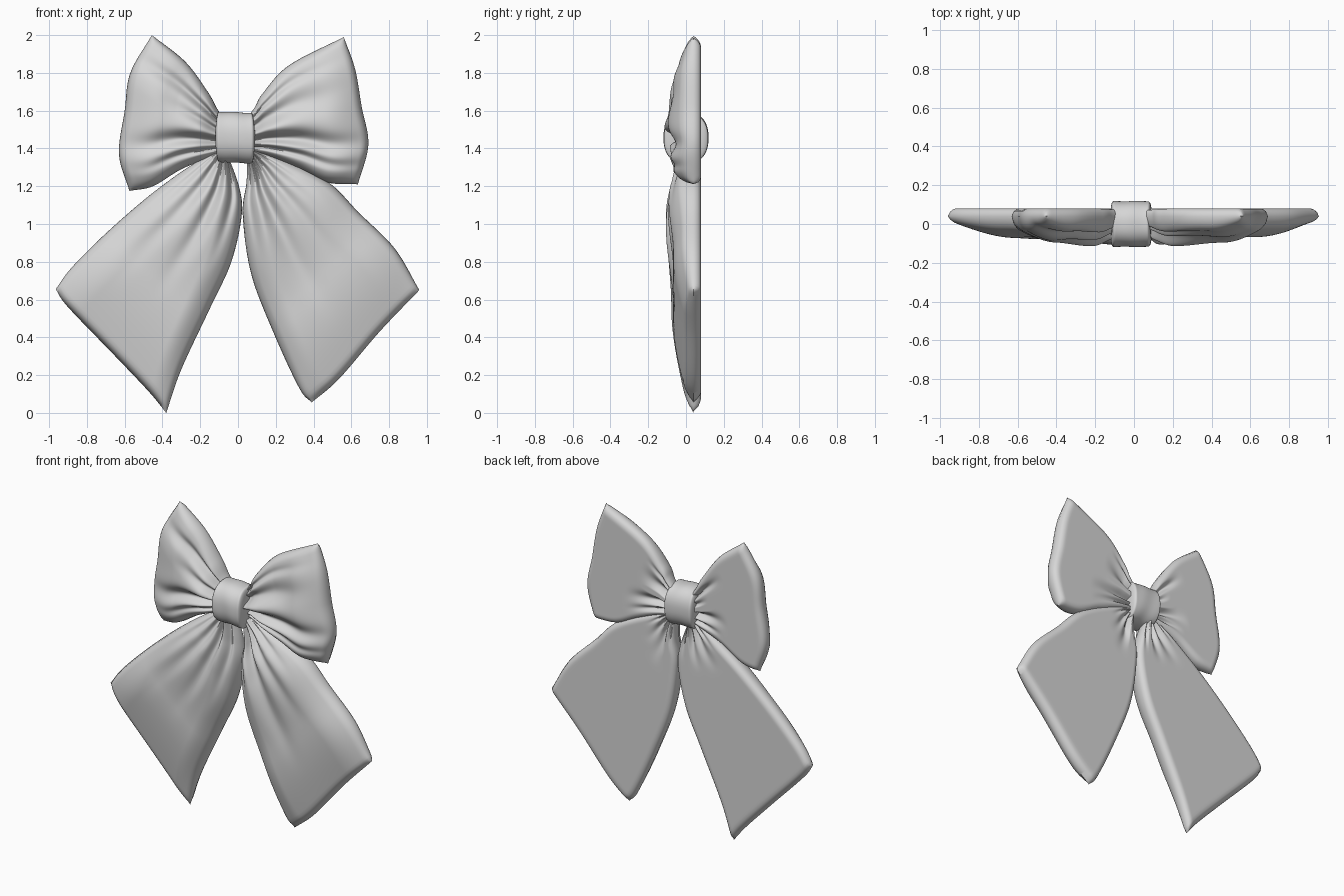
import bpy
import math
from mathutils import Vector

default_cube = bpy.data.objects.get("Cube")
if default_cube:
    bpy.data.objects.remove(default_cube, do_unlink=True)

fabric = bpy.data.materials.new("light grey fabric")
fabric.use_nodes = True
fabric.diffuse_color = (0.68, 0.68, 0.68, 1)
fabric.node_tree.nodes["Principled BSDF"].inputs["Base Color"].default_value = (0.68, 0.68, 0.68, 1)

BACK = 0.08      # flat rear plane
RIM = 0.04       # depth of the outline seam


def make_object(name, verts, faces):
    mesh = bpy.data.meshes.new(name)
    mesh.from_pydata(verts, [], faces)
    mesh.materials.append(fabric)
    obj = bpy.data.objects.new(name, mesh)
    bpy.context.collection.objects.link(obj)
    bpy.ops.object.select_all(action="DESELECT")
    obj.select_set(True)
    bpy.context.view_layer.objects.active = obj
    bpy.ops.object.mode_set(mode="EDIT")
    bpy.ops.mesh.select_all(action="SELECT")
    bpy.ops.mesh.normals_make_consistent(inside=False)
    bpy.ops.object.mode_set(mode="OBJECT")
    bpy.ops.object.shade_smooth_by_angle(angle=math.radians(60))


def smooth_path(points, count):
    """Smooth curve through the points, resampled evenly along its length."""
    pts = [Vector(p) for p in points]
    pts = [pts[0] * 2 - pts[1]] + pts + [pts[-1] * 2 - pts[-2]]
    dense = []
    for a, b, c, d in zip(pts, pts[1:], pts[2:], pts[3:]):
        for k in range(24):
            t = k / 24
            dense.append(0.5 * (2 * b + (c - a) * t + (2 * a - 5 * b + 4 * c - d) * t ** 2
                                + (3 * b - a - 3 * c + d) * t ** 3))
    dense.append(pts[-2])
    lengths = [0.0]
    for p, q in zip(dense, dense[1:]):
        lengths.append(lengths[-1] + (q - p).length)
    out, k = [], 0
    for i in range(count + 1):
        target = lengths[-1] * i / count
        while k < len(dense) - 2 and lengths[k + 1] < target:
            k += 1
        span = max(lengths[k + 1] - lengths[k], 1e-9)
        out.append(dense[k].lerp(dense[k + 1], (target - lengths[k]) / span))
    return out


def ease(t):
    t = min(1, max(0, t))
    return t * t * (3 - 2 * t)


def rounding(t):
    t = min(1, max(0, t))
    return math.sqrt(1 - (1 - t) ** 2)


def slope(distance, reach):
    """Crisp hem followed by a gentle rise."""
    return 0.4 * rounding(distance / 0.04) + 0.6 * math.sin(math.pi / 2 * min(1, distance / reach))


def fabric_panel(name, top, bottom, end, folds, top_round, bottom_round, end_round, flatten):
    """Puffed cloth between two edges and an end curve, with a flat rear.
    Each fold is (start across, end across, depth, width, reach)."""
    nu, nv = 72, 80
    a, b = smooth_path(top, nu), smooth_path(bottom, nu)
    c = smooth_path(end, nv)
    length = sum((q - p).length for p, q in zip(a, a[1:]))
    verts, ids = [], {}
    for sheet in ("front", "rear"):
        for i in range(nu + 1):
            u = i / nu
            width = (a[i] - b[i]).length
            puff = 0.09 + 0.05 * ease(u / 0.3) - flatten * ease((u - 0.35) / 0.3)
            for j in range(nv + 1):
                if sheet == "rear" and (j in (0, nv) or i == nu):
                    ids[sheet, i, j] = ids["front", i, j]
                    continue
                v = j / nv
                p = a[i].lerp(b[i], v) + u * (c[j] - c[0].lerp(c[-1], v))
                tip = (1 - u) * length
                crease = 0
                for v0, v1, depth, spread, reach in folds:
                    near = (v - v0 - (v1 - v0) * ease(u / reach)) / spread
                    limit = reach if sheet == "front" else 0.4 * reach
                    crease += depth * math.exp(-near * near) * (1 - ease(u / limit))
                if sheet == "front":
                    dome = (slope(v * width, min(top_round, 0.5 * width))
                            * slope((1 - v) * width, min(bottom_round, 0.5 * width))
                            * slope(tip, end_round))
                    y = RIM - dome * (puff - crease)
                else:
                    dome = rounding(min(v, 1 - v) * width / 0.045) * rounding(tip / 0.045)
                    y = RIM + dome * (BACK - RIM - max(0, crease) * 0.8)
                ids[sheet, i, j] = len(verts)
                verts.append((p.x, y, p.y))
    faces = []
    for sheet in ("front", "rear"):
        for i in range(nu):
            for j in range(nv):
                faces.append([ids[sheet, i + s, j + t] for s, t in ((0, 0), (1, 0), (1, 1), (0, 1))])
    loop = [ids["front", 0, j] for j in range(nv + 1)]
    loop += [ids["rear", 0, j] for j in range(nv - 1, 0, -1)]
    faces.append(loop)
    make_object(name, verts, faces)


# Two upper loops
fabric_panel(
    "left_loop",
    [(0.04, 1.55), (0.09, 1.62), (0.13, 1.69), (0.27, 1.84), (0.56, 1.99)],
    [(0.04, 1.38), (0.14, 1.36), (0.32, 1.29), (0.47, 1.22), (0.635, 1.21)],
    [(0.56, 1.99), (0.62, 1.82), (0.655, 1.62), (0.69, 1.42), (0.635, 1.21)],
    [(0.16, 0.12, 0.04, 0.04, 1.1), (0.36, 0.32, 0.06, 0.1, 1.2),
     (0.53, 0.54, -0.02, 0.08, 1.1), (0.68, 0.73, 0.07, 0.07, 1.5),
     (0.84, 0.88, 0.05, 0.04, 1.5)],
    0.28, 0.12, 0.2, 0.01)
fabric_panel(
    "right_loop",
    [(-0.07, 1.55), (-0.11, 1.61), (-0.16, 1.7), (-0.28, 1.86), (-0.456, 2)],
    [(-0.07, 1.38), (-0.15, 1.35), (-0.3, 1.29), (-0.45, 1.2), (-0.575, 1.175)],
    [(-0.456, 2), (-0.57, 1.8), (-0.6, 1.6), (-0.63, 1.37), (-0.575, 1.175)],
    [(0.2, 0.14, 0.065, 0.05, 1.5), (0.4, 0.36, 0.035, 0.06, 0.8),
     (0.54, 0.54, -0.02, 0.09, 1), (0.66, 0.72, 0.065, 0.07, 1.4),
     (0.84, 0.87, 0.05, 0.04, 1.2)],
    0.28, 0.12, 0.2, 0.01)

# Two hanging tails, outer edge first
fabric_panel(
    "left_tail",
    [(0.07, 1.4), (0.25, 1.34), (0.48, 1.22), (0.64, 1.06), (0.83, 0.87), (0.96, 0.65)],
    [(0.05, 1.38), (0.045, 1.22), (0.025, 1.05), (0.07, 0.735), (0.19, 0.42), (0.325, 0.13), (0.39, 0.055)],
    [(0.96, 0.65), (0.75, 0.43), (0.535, 0.18), (0.39, 0.055)],
    [(0.2, 0.18, 0.03, 0.05, 0.5), (0.42, 0.34, 0.045, 0.07, 0.7),
     (0.62, 0.6, 0.06, 0.08, 0.85), (0.74, 0.78, -0.015, 0.06, 0.7),
     (0.86, 0.88, 0.03, 0.04, 0.5)],
    0.2, 0.14, 0.36, 0.032)
fabric_panel(
    "right_tail",
    [(-0.09, 1.4), (-0.25, 1.31), (-0.47, 1.15), (-0.7, 0.95), (-0.88, 0.77), (-0.965, 0.655)],
    [(-0.06, 1.38), (0.005, 1.2), (0.02, 1.05), (-0.035, 0.8), (-0.15, 0.55), (-0.3, 0.23), (-0.38, 0)],
    [(-0.965, 0.655), (-0.9, 0.56), (-0.65, 0.3), (-0.47, 0.11), (-0.38, 0)],
    [(0.15, 0.12, 0.03, 0.05, 0.6), (0.35, 0.26, 0.05, 0.08, 0.85),
     (0.56, 0.58, 0.055, 0.07, 0.75), (0.68, 0.7, -0.015, 0.06, 0.6),
     (0.82, 0.82, 0.04, 0.05, 0.55)],
    0.2, 0.14, 0.4, 0.022)


# Central knot: a softly pleated band wrapped about the x axis
def knot(name):
    across, around = 32, 64
    verts, faces = [], []
    for i in range(across + 1):
        s = math.cos(math.pi * (1 - i / across))
        edge = 0.62 + 0.38 * rounding((1 - abs(s)) / 0.15)
        for j in range(around):
            t = 2 * math.pi * j / around
            cy, cz = math.cos(t), math.sin(t)
            pleat = 1 + 0.012 * math.sin(5 * s + 2 * cz)
            y = 0.118 * math.copysign(abs(cy) ** 0.85, cy)
            z = 0.134 * math.copysign(abs(cz) ** 0.85, cz)
            verts.append((-0.015 + 0.105 * s * (1 - 0.06 * cz * cz),
                          y * edge * pleat, 1.458 + z * edge * pleat - 0.004 * s))
    for i in range(across):
        for j in range(around):
            k = (j + 1) % around
            faces.append((i * around + j, i * around + k, (i + 1) * around + k, (i + 1) * around + j))
    faces.append(list(range(around)))
    faces.append([across * around + j for j in range(around)])
    make_object(name, verts, faces)


knot("centre_knot")
